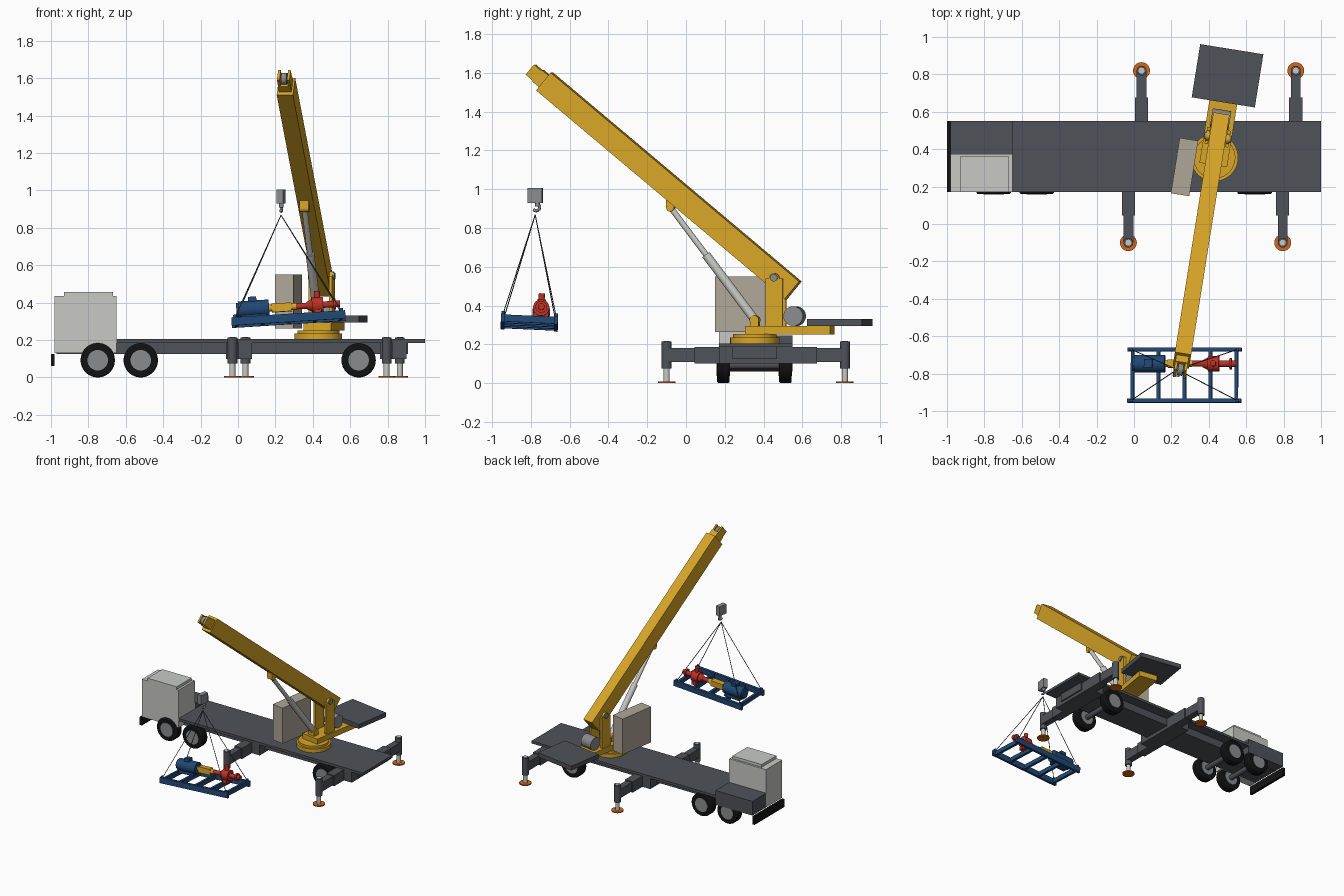
import bpy, bmesh
from math import radians, sin, cos
from mathutils import Matrix, Vector

cube = bpy.data.objects.get("Cube")
if cube:
    bpy.data.objects.remove(cube, do_unlink=True)


def material(name, *rgb):
    m = bpy.data.materials.new(name)
    m.use_nodes = True
    m.diffuse_color = (*rgb, 1)
    m.node_tree.nodes["Principled BSDF"].inputs["Base Color"].default_value = (*rgb, 1)
    return m


yellow = material("crane_yellow", .69, .38, .02)
dark = material("dark_grey", .077, .084, .098)
grey = material("mid_grey", .25, .26, .27)
light = material("light_grey", .58, .59, .55)
tan = material("beige", .43, .38, .31)
black = material("rubber_black", .006, .006, .006)
orange = material("pad_orange", .65, .13, .01)
blue = material("load_blue", .015, .065, .18)
red = material("pump_red", .5, .03, .017)
WORLD = Matrix()
made = []


def finish(name, bm, mat):
    me = bpy.data.meshes.new(name)
    bm.to_mesh(me)
    bm.free()
    me.materials.append(mat)
    ob = bpy.data.objects.new(name, me)
    bpy.context.collection.objects.link(ob)
    made.append(ob)
    return ob


def box(name, x, y, z, mat, frame=WORLD):
    """Box given by its (low, high) range on each axis."""
    bm = bmesh.new()
    size = Matrix.Diagonal((x[1] - x[0], y[1] - y[0], z[1] - z[0], 1))
    mid = Matrix.Translation(((x[0] + x[1]) / 2, (y[0] + y[1]) / 2, (z[0] + z[1]) / 2))
    bmesh.ops.create_cube(bm, size=1, matrix=frame @ mid @ size)
    return finish(name, bm, mat)


def rod(name, a, b, r, mat, frame=WORLD, r2=None, seg=32):
    """Cylinder or cone between two points."""
    a, b = frame @ Vector(a), frame @ Vector(b)
    d = b - a
    bm = bmesh.new()
    place = Matrix.Translation((a + b) / 2) @ d.to_track_quat('Z', 'Y').to_matrix().to_4x4()
    bmesh.ops.create_cone(bm, cap_ends=True, segments=seg, radius1=r,
                          radius2=r if r2 is None else r2, depth=d.length, matrix=place)
    return finish(name, bm, mat)


# Carrier chassis, deck, cab
box("deck", (-.65, 1), (.17, .55), (.185, .205), dark)
box("chassis", (-.97, .91), (.24, .47), (.125, .187), dark)
box("engine_cover", (-.98, -.65), (.375, .55), (.13, .245), dark)
box("cab", (-.98, -.65), (.17, .375), (.13, .435), light)
box("cab_roof", (-.93, -.668), (.17, .36), (.435, .457), light)
box("bumper", (-1, -.98), (.17, .55), (.06, .125), black)

# Wheels and axles
for i, x in enumerate((-.75, -.52, .645)):
    rod(f"axle_{i}", (x, .2, .092), (x, .51, .092), .02, dark)
    for side, y in (("right", .16), ("left", .48)):
        tyre = rod(f"tyre_{side}_{i}", (x, y, .092), (x, y + .065, .092), .092, black)
        bev = tyre.modifiers.new("rounded_edge", 'BEVEL')
        bev.width, bev.segments, bev.limit_method = .008, 2, 'ANGLE'
        rod(f"hub_{side}_{i}", (x, y - .003, .092), (x, y + .068, .092), .055, grey)

# Outriggers: each pair has one beam per side, laid next to each other
for pair, x0 in (("front", .005), ("rear", .83)):
    for side, sx, inner, mid, end in (("right", -1, .55, .045, -.1), ("left", 1, .17, .675, .82)):
        x = x0 + sx * .035
        n = f"{pair}_{side}"
        box("outrigger_box_" + n, (x - .035, x + .035), sorted((inner, mid)), (.1, .187), dark)
        box("outrigger_beam_" + n, (x - .026, x + .026), sorted((mid, end)), (.108, .18), dark)
        rod("jack_tube_" + n, (x, end, .075), (x, end, .213), .026, dark)
        rod("jack_piston_" + n, (x, end, .006), (x, end, .216), .016, light)
        rod("jack_pad_" + n, (x, end, 0), (x, end, .009), .045, orange)

# Slewing upper works; local -y points along the boom
upper = Matrix.Translation((.43, .355, 0)) @ Matrix.Rotation(radians(-9.1), 4, 'Z')
rod("turntable_base", (0, 0, .205), (0, 0, .235), .127, yellow, upper, seg=48)
rod("turntable_ring", (0, 0, .235), (0, 0, .252), .112, yellow, upper, seg=48)
box("upper_frame", (-.075, .075), (-.04, .405), (.25, .293), yellow, upper)
box("counterweight", (-.171, .171), (.299, .587), (.295, .33), dark, upper)
box("operator_house", (-.2, -.1), (-.225, .075), (.262, .55), tan, upper)
rod("winch_drum", (-.05, .208, .345), (.05, .208, .345), .051, grey, upper)

# Boom supports and pivot
for side, u in (("right", -1), ("left", 1)):
    box(f"boom_cheek_{side}", sorted((u * .046, u * .064)), (.065, .155), (.29, .54), yellow, upper)
    rod(f"cheek_top_{side}", (u * .046, .11, .54), (u * .064, .11, .54), .045 * .6, yellow, upper)
rod("pivot_pin", (-.072, .11, .543), (.072, .11, .543), .019, grey, upper)

# Boom
boom = upper @ Matrix.Translation((0, .2, .478)) @ Matrix.Rotation(radians(-39.7), 4, 'X')
L = 1.687
box("boom", (-.044, .044), (-L, 0), (-.0595, .0595), yellow, boom)
box("boom_inner_section", (-.034, .034), (-L - .045, -L), (-.038, .04), yellow, boom)
for side, u in (("right", -1), ("left", 1)):
    box(f"boom_head_{side}", sorted((u * .02, u * .034)), (-L - .095, -L - .04), (-.033, .035),
        yellow, boom)
rod("boom_head_sheave", (-.014, -L - .065, 0), (.014, -L - .065, 0), .032, grey, boom)

# Lift cylinder
base, tip = Vector((-.005, 0, .325)), Vector((-.005, -.44, .905))
rod("lift_barrel", base, base.lerp(tip, .58), .023, light, upper)
rod("lift_rod", base.lerp(tip, .55), tip, .015, light, upper)
rod("lift_base_lug", base - Vector((.03, 0, 0)), base + Vector((.03, 0, 0)), .024, yellow, upper)
box("lift_base_bracket", (-.035, .025), (-.022, .022), (.29, .325), yellow, upper)
rod("lift_tip_lug", tip - Vector((.025, 0, 0)), tip + Vector((.025, 0, 0)), .02, yellow, upper)
box("lift_tip_bracket", (-.03, .02), (-.46, -.42), (.905, .945), yellow, upper)

# Hook block
hook = Matrix.Translation((.23, -.778, 0)) @ Matrix.Rotation(radians(-9.1), 4, 'Z')
box("hook_block", (-.018, .018), (-.038, .038), (.93, 1.005), grey, hook)
rod("hook_shank", (0, .012, .91), (0, .012, .935), .012, grey, hook)
arc = [(0, .005 + .02 * sin(radians(t)), .905 + .017 * cos(radians(t))) for t in range(0, 231, 46)]
for i in range(len(arc) - 1):
    rod(f"hook_segment_{i}", arc[i], arc[i + 1], .008, grey, hook, seg=12)

# Suspended skid, slightly tilted
skid = (Matrix.Translation((.27, -.808, .312)) @ Matrix.Rotation(radians(-3.6), 4, 'Y')
        @ Matrix.Rotation(radians(-2.6), 4, 'X'))
for side, s in (("front", -1), ("back", 1)):
    box(f"skid_rail_{side}", (-.305, .305), sorted((s * .127, s * .147)), (-.022, .022), blue, skid)
for i in range(5):
    x = -.278 + i * .139
    box(f"skid_crossbeam_{i}", (x - .009, x + .009), (-.13, .13), (-.018, .018), blue, skid)

# Slings
apex = Vector((.23, -.778, .868))
for i, (x, y) in enumerate(((-.285, -.137), (.285, -.137), (-.285, .137), (.285, .137))):
    rod(f"sling_{i}", skid @ Vector((x, y, .02)), apex, .0025, dark, seg=8)
    rod(f"sling_lug_{i}", (x, y, .015), (x, y, .035), .009, blue, skid, seg=12)

# Motor, gearbox and pump in one line along the skid
Y, Z = .058, .068


def shaft(name, x1, x2, r, mat, r2=None):
    rod(name, (x1, Y, Z), (x2, Y, Z), r, mat, skid, r2)


shaft("motor", -.265, -.1, .046, blue)
shaft("motor_end_cap", -.275, -.265, .038, blue)
box("motor_terminal_box", (-.21, -.165), (Y - .022, Y + .022), (Z + .03, Z + .066), blue, skid)
box("motor_foot", (-.25, -.115), (Y - .04, Y + .04), (.015, Z - .03), blue, skid)
shaft("coupling", -.1, -.05, .018, yellow)
box("gearbox", (-.085, .02), (Y - .022, Y + .022), (Z - .024, Z + .022), yellow, skid)
shaft("gearbox_output", .02, .045, .018, yellow)
shaft("pump_shaft", .04, .13, .016, red)
shaft("pump_cone", .1, .13, .018, red, .034)
shaft("pump_casing", .13, .19, .042, red)
shaft("pump_inlet", .19, .28, .017, red)
shaft("pump_flange", .245, .258, .03, red)
rod("pump_outlet", (.16, Y, Z), (.16, Y, Z + .075), .016, red, skid)
box("pump_foot", (.14, .18), (Y - .04, Y + .04), (.012, Z - .025), red, skid)

# Smooth round sides, keep edges sharp
bpy.ops.object.select_all(action='DESELECT')
for ob in made:
    ob.select_set(True)
bpy.context.view_layer.objects.active = made[0]
bpy.ops.object.shade_smooth_by_angle(angle=radians(35))
